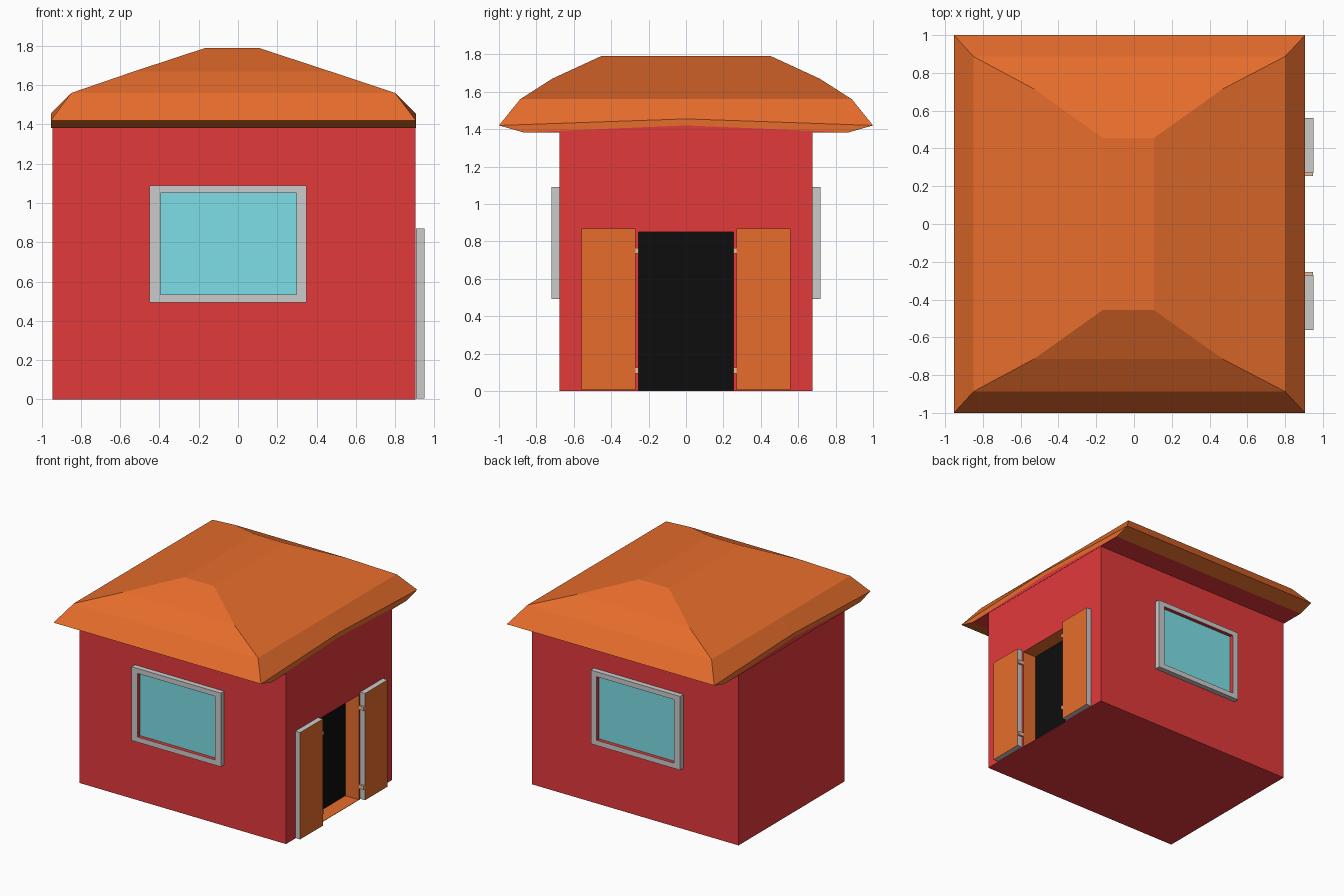
import bpy, bmesh
from mathutils import Vector

if "Cube" in bpy.data.objects:
    bpy.data.objects.remove(bpy.data.objects["Cube"])


def material(name, r, g, b):
    m = bpy.data.materials.new(name)
    m.diffuse_color = (r, g, b, 1)
    m.use_nodes = True
    m.node_tree.nodes["Principled BSDF"].inputs["Base Color"].default_value = m.diffuse_color
    return m


RED = material("wall_red", 0.766, 0.041, 0.044)
ORANGE = material("roof_orange", 0.79, 0.152, 0.025)
GLASS = material("window_blue", 0.205, 0.737, 0.807)
BLACK = material("dark_inside", 0.004, 0.004, 0.004)
TAN = material("hinge_tan", 0.80, 0.50, 0.33)
GREY = material("frame_grey", 0.8, 0.8, 0.8)


def finish(name, bm, mats):
    bmesh.ops.recalc_face_normals(bm, faces=bm.faces)
    me = bpy.data.meshes.new(name)
    for m in mats:
        me.materials.append(m)
    bm.to_mesh(me)
    bm.free()
    ob = bpy.data.objects.new(name, me)
    bpy.context.collection.objects.link(ob)
    return ob


def box(name, lo, hi, mats, paint=None):
    """Box between two corners; paint(normal) may pick a material slot."""
    bm = bmesh.new()
    bmesh.ops.create_cube(bm, size=1)
    lo, hi = Vector(lo), Vector(hi)
    for v in bm.verts:
        v.co = Vector([hi[i] if v.co[i] > 0 else lo[i] for i in range(3)])
    bm.normal_update()
    if paint:
        for f in bm.faces:
            f.material_index = paint(f.normal)
    return finish(name, bm, mats)


# Walls with a recessed doorway lined in orange
walls = box("walls", (-0.945, -0.677, 0), (0.904, 0.677, 1.40), [RED])
cutter = box("doorway_cutter", (0.78, -0.255, 0.003), (1.1, 0.255, 0.85), [ORANGE])
cutter.hide_render = True
cutter.hide_set(True)
cut = walls.modifiers.new("doorway", 'BOOLEAN')
cut.operation = 'DIFFERENCE'
cut.solver = 'EXACT'
cut.material_mode = 'TRANSFER'
cut.object = cutter
box("doorway_back", (0.77, -0.2545, 0.0035), (0.784, 0.2545, 0.8495), [BLACK])


# Roof: stacked rings, each with a raised midpoint on the two short sides
def ring(bm, x0, x1, y, z, zm):
    pts = [(x0, -y, z), (x1, -y, z), (x1, 0, zm), (x1, y, z), (x0, y, z), (x0, 0, zm)]
    return [bm.verts.new(p) for p in pts]


bm = bmesh.new()
rings = [ring(bm, *r) for r in (
    (-0.165, 0.105, 0.455, 1.79, 1.79),
    (-0.53, 0.47, 0.715, 1.67, 1.67),
    (-0.85, 0.80, 0.887, 1.56, 1.56),
    (-0.953, 0.906, 1.0, 1.42, 1.455),
    (-0.953, 0.906, 0.87, 1.383, 1.42),
    (-0.953, 0.906, 0.87, 1.383, 1.383))]
bm.faces.new(rings[0])
bm.faces.new(rings[-1]).material_index = 1
for k, (a, b) in enumerate(zip(rings, rings[1:])):
    for i in range(6):
        j = (i + 1) % 6
        f = bm.faces.new((a[i], a[j], b[j], b[i]))
        f.material_index = 1 if k == 4 else 0
bmesh.ops.remove_doubles(bm, verts=bm.verts, dist=0.0005)
finish("roof", bm, [ORANGE, RED])


# Windows: grey frame with red inner reveal, and a glass pane
def window_frame(name, s):
    outer = [(-0.45, 0.493), (0.35, 0.493), (0.35, 1.09), (-0.45, 1.09)]
    inner = [(-0.395, 0.535), (0.297, 0.535), (0.297, 1.05), (-0.395, 1.05)]
    bm = bmesh.new()
    loops = [[bm.verts.new((x, s * y, z)) for x, z in pts]
             for pts, y in ((outer, 0.67), (outer, 0.719), (inner, 0.719), (inner, 0.67))]
    for k in range(4):
        a, b = loops[k], loops[(k + 1) % 4]
        for i in range(4):
            j = (i + 1) % 4
            f = bm.faces.new((a[i], a[j], b[j], b[i]))
            f.material_index = 1 if k == 2 else 0
    finish(name, bm, [GREY, RED])


for s, side in ((-1, "front"), (1, "back")):
    window_frame(side + "_window_frame", s)
    y0, y1 = sorted((s * 0.67, s * 0.688))
    box(side + "_window_glass", (-0.395, y0, 0.535), (0.297, y1, 1.05), [GLASS])

# Open door leaves with grey edges, and their hinges
for s, side in ((-1, "near"), (1, "far")):
    y0, y1 = sorted((s * 0.27, s * 0.56))
    box(side + "_door_leaf", (0.906, y0, 0.005), (0.949, y1, 0.87), [GREY, ORANGE],
        lambda n: 1 if abs(n.x) > 0.5 else 0)
    for z, level in ((0.11, "lower"), (0.75, "upper")):
        h0, h1 = sorted((s * 0.253, s * 0.275))
        box(f"{side}_{level}_hinge", (0.906, h0, z - 0.015), (0.948, h1, z + 0.015), [TAN])
